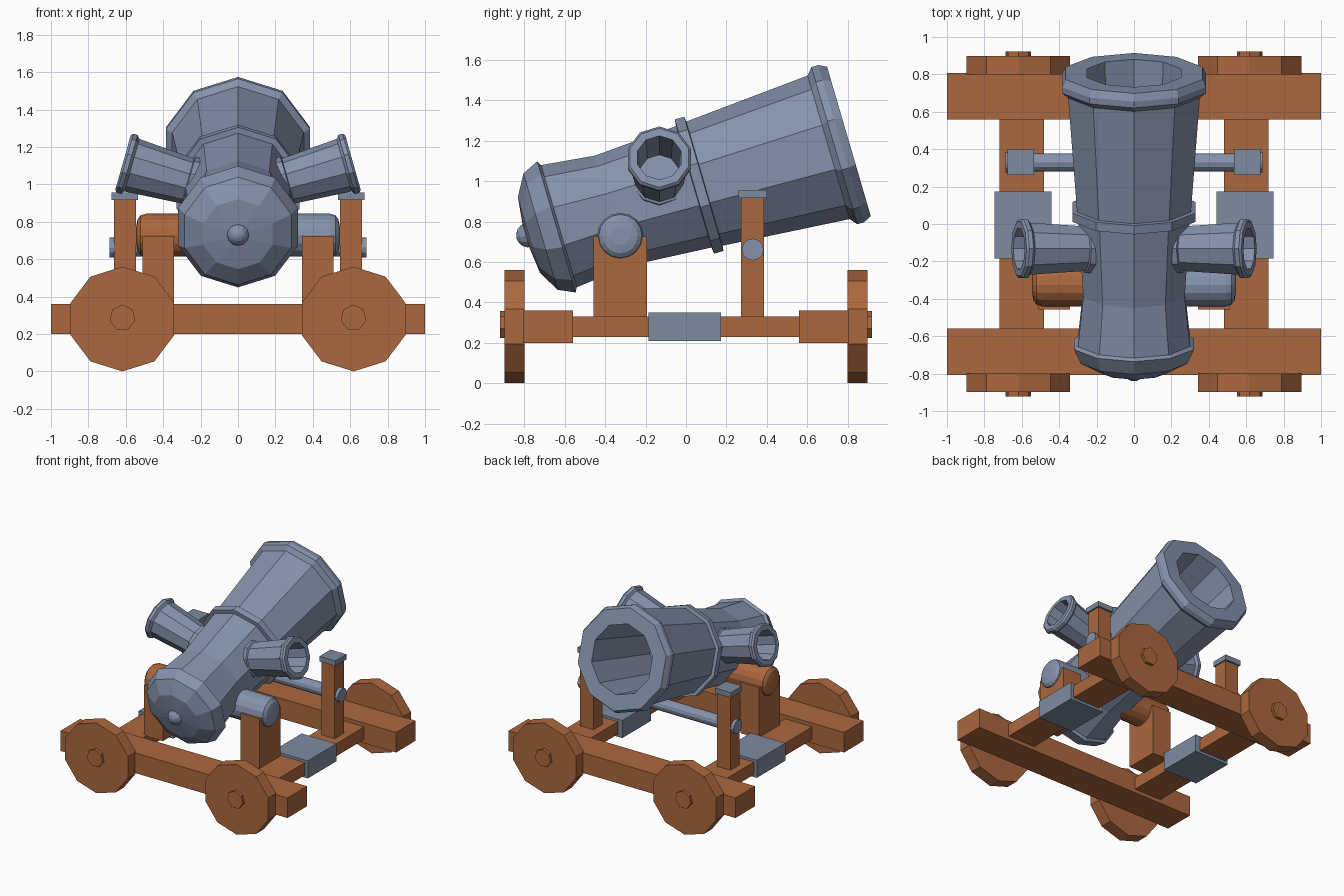
import bpy, bmesh, math
from mathutils import Vector

if "Cube" in bpy.data.objects:
    bpy.data.objects.remove(bpy.data.objects["Cube"])


def material(name, rgb):
    m = bpy.data.materials.new(name)
    m.diffuse_color = (*rgb, 1)
    m.use_nodes = True
    m.node_tree.nodes["Principled BSDF"].inputs["Base Color"].default_value = m.diffuse_color
    return m


WOOD = material("brown wood", (0.41, 0.137, 0.048))
IRON = material("blue grey iron", (0.235, 0.29, 0.41))
PLATE = material("grey plate", (0.205, 0.265, 0.35))
Z = Vector((0, 0, 1))


def finish(bm, name, mat):
    bmesh.ops.recalc_face_normals(bm, faces=bm.faces)
    me = bpy.data.meshes.new(name)
    bm.to_mesh(me)
    bm.free()
    me.materials.append(mat)
    ob = bpy.data.objects.new(name, me)
    bpy.context.collection.objects.link(ob)
    return ob


def box(name, mat, x, y, z):
    """Box from (low, high) ranges."""
    bm = bmesh.new()
    bmesh.ops.create_cube(bm, size=1)
    for v in bm.verts:
        v.co = Vector([(r[0] + r[1]) / 2 + c * (r[1] - r[0]) for r, c in zip((x, y, z), v.co)])
    return finish(bm, name, mat)


def lathe(name, mat, origin, axis, up, profile, sides, side_scale=1.0):
    """Turn a (distance, radius) profile round an axis, with a corner pointing up."""
    d, u, o = Vector(axis).normalized(), Vector(up).normalized(), Vector(origin)
    s = d.cross(u) * side_scale
    bm = bmesh.new()
    rings = []
    for t, r in profile:
        angles = [2 * math.pi * i / sides for i in range(sides)]
        rings.append([bm.verts.new(o + d * t + (u * math.cos(a) + s * math.sin(a)) * r) for a in angles])
    for a, b in zip(rings, rings[1:]):
        for i in range(sides):
            j = (i + 1) % sides
            bm.faces.new((a[i], a[j], b[j], b[i]))
    bm.faces.new(rings[0])
    bm.faces.new(rings[-1])
    return finish(bm, name, mat)


def mirrored(lo, hi, s):
    return tuple(sorted((lo * s, hi * s)))


# Cross beams and wheels at both ends
for e, end in ((-1, "front"), (1, "back")):
    box(end + "_beam", WOOD, (-1, 1), mirrored(0.56, 0.806, e), (0.2, 0.36))
    for s, side in ((-1, "left"), (1, "right")):
        c = (0.618 * s, 0, 0.28)
        lathe(f"{end}_{side}_wheel", WOOD, c, (0, e, 0), Z, [(0.8, 0.28), (0.898, 0.28)], 10, 1.04)
        lathe(f"{end}_{side}_hub", WOOD, (c[0], 0, 0.287), (0, e, 0), Z,
              [(0.85, 0.07), (0.921, 0.07)], 7)

# Rails, posts and side guns on both sides
SIDE_GUN = [(-0.62, 0.115), (-0.405, 0.122), (-0.4, 0.137), (-0.365, 0.137), (-0.36, 0.125),
            (-0.05, 0.146), (-0.035, 0.164), (-0.012, 0.164), (0, 0.152), (0, 0.113), (-0.3, 0.1)]
TRUNNION = [(0, 0.115), (0.49, 0.115), (0.52, 0.107), (0.537, 0.085), (0.545, 0.045)]
for s, side in ((-1, "left"), (1, "right")):
    box(side + "_rail", WOOD, mirrored(0.48, 0.72, s), (-0.57, 0.57), (0.23, 0.33))
    box(side + "_rail_band", PLATE, mirrored(0.44, 0.745, s), (-0.185, 0.173), (0.21, 0.35))
    box(side + "_trunnion_post", WOOD, mirrored(0.343, 0.51, s), (-0.457, -0.193), (0.32, 0.725))
    box(side + "_tall_post", WOOD, mirrored(0.545, 0.662, s), (0.272, 0.386), (0.32, 0.92))
    box(side + "_post_cap", PLATE, mirrored(0.535, 0.675, s), (0.261, 0.4), (0.916, 0.957))
    lathe(side + "_rod_head", IRON, (0, 0.33, 0.662), (s, 0, 0), Z, [(0.655, 0.054), (0.688, 0.054)], 12)
    # the left trunnion is wood, the right one iron
    lathe(side + "_trunnion", WOOD if s < 0 else IRON, (0, -0.325, 0.728), (s, 0, 0), Z, TRUNNION, 16)
    a = math.radians(15.8)
    lathe(side + "_side_gun", IRON, (0.615 * s, -0.132, 1.116), (s * math.cos(a), 0, math.sin(a)),
          (-s * math.sin(a), 0, math.cos(a)), SIDE_GUN, 10)
lathe("cross_rod", IRON, (0, 0.33, 0.662), (1, 0, 0), Z, [(-0.66, 0.048), (0.66, 0.048)], 12)

# Main barrel, tilted upward towards the back
tilt = math.radians(16.3)
axis, up = (0, math.cos(tilt), math.sin(tilt)), (0, -math.sin(tilt), math.cos(tilt))
centre = (0, 0, 0.961)
BARREL = [(-0.825, 0.06), (-0.81, 0.195), (-0.75, 0.3), (-0.668, 0.338), (-0.655, 0.315),
          (-0.385, 0.285), (0.04, 0.313), (0.043, 0.346), (0.092, 0.346), (0.095, 0.32),
          (0.735, 0.37), (0.765, 0.405), (0.8, 0.405), (0.84, 0.385), (0.84, 0.265), (0.12, 0.235)]
lathe("main_barrel", IRON, centre, axis, up, BARREL, 10)
knob = [(-0.812 - 0.061 * math.cos(math.pi * k / 8), max(0.004, 0.061 * math.sin(math.pi * k / 8)))
        for k in range(9)]
lathe("breech_knob", IRON, centre, axis, up, knob, 12)
